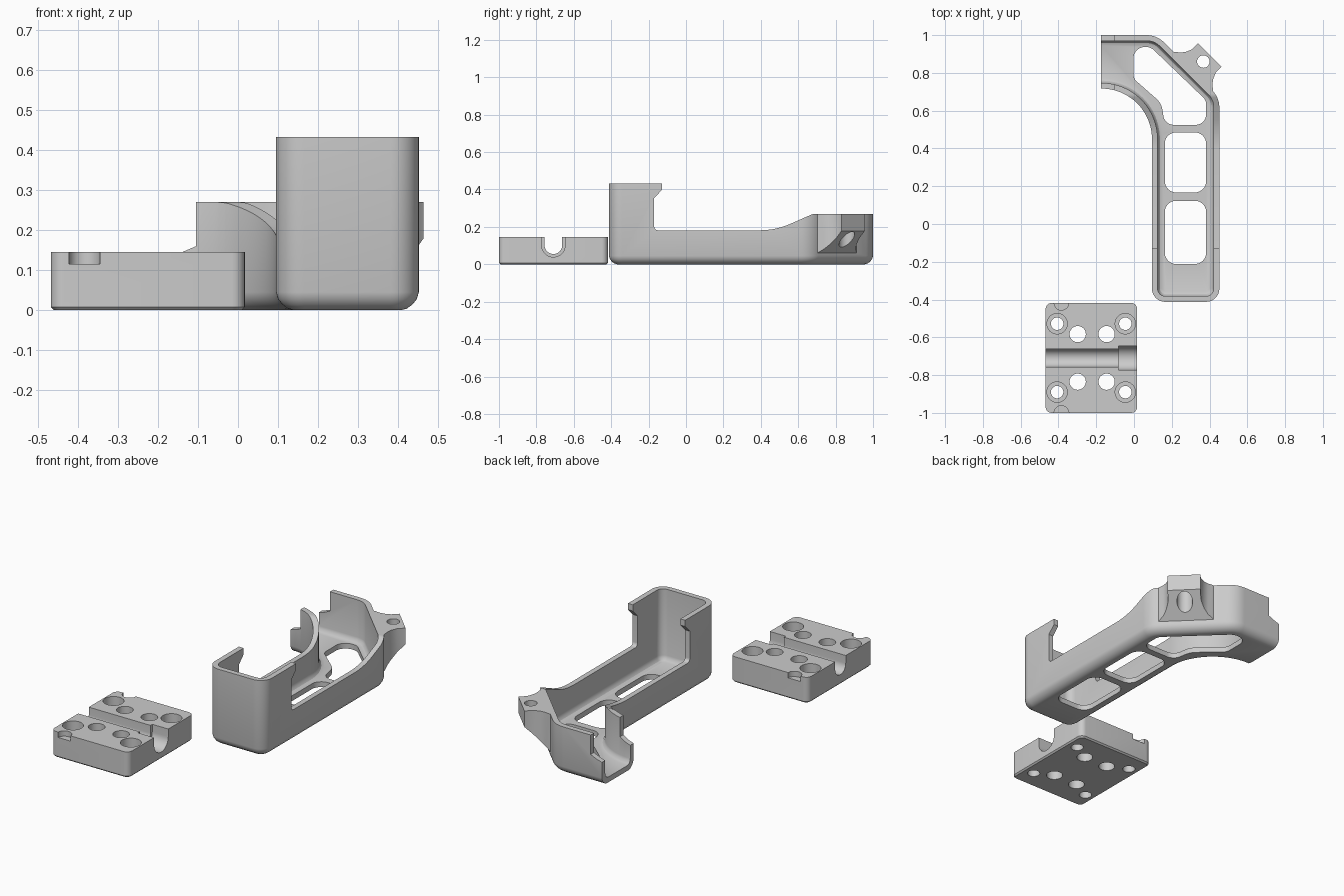
import bpy, bmesh, math
from mathutils import Vector, Matrix

if "Cube" in bpy.data.objects:
    bpy.data.objects.remove(bpy.data.objects["Cube"])

grey = bpy.data.materials.new("plain grey")
grey.diffuse_color = (0.6, 0.6, 0.6, 1)
grey.use_nodes = True
grey.node_tree.nodes["Principled BSDF"].inputs["Base Color"].default_value = grey.diffuse_color


def rounded(corners, seg=10):
    """Closed 2D outline from (x, y, radius) corners."""
    out, n = [], len(corners)
    for i, (x, y, r) in enumerate(corners):
        p = Vector((x, y))
        if r == 0:
            out.append(p)
            continue
        d1 = (Vector(corners[i - 1][:2]) - p).normalized()
        d2 = (Vector(corners[(i + 1) % n][:2]) - p).normalized()
        ang = d1.angle(d2)
        c = p + (d1 + d2).normalized() * r / math.sin(ang / 2)
        t = r / math.tan(ang / 2)
        a, b = p + d1 * t - c, p + d2 * t - c
        sign = 1 if a.x * b.y - a.y * b.x > 0 else -1
        k = seg * 2 if 0.2 < r < 0.29 else seg
        for j in range(k + 1):
            out.append(c + Matrix.Rotation(sign * (math.pi - ang) * j / k, 2) @ a)
    return out


def inset(pts, d):
    """Move a clockwise outline inward by d."""
    out, n = [], len(pts)
    for i, p in enumerate(pts):
        e1 = (p - pts[i - 1]).normalized()
        e2 = (pts[(i + 1) % n] - p).normalized()
        n1, n2 = Vector((e1.y, -e1.x)), Vector((e2.y, -e2.x))
        out.append(p + (n1 + n2) * d / (1 + n1.dot(n2)))
    return out


def loft(name, rings):
    """Solid through matching 3D rings, capped at both ends."""
    bm = bmesh.new()
    vr = [[bm.verts.new(p) for p in ring] for ring in rings]
    n = len(vr[0])
    for a, b in zip(vr, vr[1:]):
        for i in range(n):
            j = (i + 1) % n
            bm.faces.new((a[i], a[j], b[j], b[i]))
    bm.faces.new(vr[0][::-1])
    bm.faces.new(vr[-1])
    bmesh.ops.recalc_face_normals(bm, faces=bm.faces)
    if bm.calc_volume(signed=True) < 0:
        bmesh.ops.reverse_faces(bm, faces=bm.faces)
    me = bpy.data.meshes.new(name)
    bm.to_mesh(me)
    bm.free()
    me.materials.append(grey)
    ob = bpy.data.objects.new(name, me)
    bpy.context.collection.objects.link(ob)
    return ob


def upright(name, pts, levels):
    return loft(name, [[(p.x, p.y, z) for p in inset(pts, d)] for d, z in levels])


def along_x(name, pts, x0, x1):
    return loft(name, [[(x, p[0], p[1]) for p in pts] for x in (x0, x1)])


def peg(x, y, r, z0, z1):
    ring = [(x + r * math.cos(a * math.tau / 32), y + r * math.sin(a * math.tau / 32)) for a in range(32)]
    return loft("peg", [[(u, v, z) for u, v in ring] for z in (z0, z1)])


def volume(me):
    bm = bmesh.new()
    bm.from_mesh(me)
    v = bm.calc_volume()
    bm.free()
    return v


def combine(ob, other, op="DIFFERENCE"):
    """Boolean that tries another solver if the solid collapses."""
    before = ob.data.copy()
    floor = volume(before) * (0.99 if op == "UNION" else 0.12)
    for solver in ("EXACT", "MANIFOLD", "FLOAT"):
        m = ob.modifiers.new("bool", "BOOLEAN")
        m.operation, m.object, m.solver = op, other, solver
        bpy.context.view_layer.objects.active = ob
        bpy.ops.object.modifier_apply(modifier=m.name)
        if volume(ob.data) > floor:
            break
        ob.data = before.copy()
    bpy.data.objects.remove(other)


def finish(ob):
    bpy.ops.object.select_all(action="DESELECT")
    ob.select_set(True)
    bpy.context.view_layer.objects.active = ob
    bpy.ops.object.shade_smooth_by_angle(angle=math.radians(28))


# housing shell: bent outline with a rounded bottom edge
outline = rounded([(-0.4, 1, 0), (0.12, 1, 0.13), (0.452, 0.67, 0.13), (0.452, -0.412, 0.07),
                   (0.095, -0.412, 0.07), (0.095, 0.717, 0.267), (-0.4, 0.717, 0)])
housing = upright("housing", outline, [(0.045, 0), (0.03, 0.004), (0.016, 0.014), (0.005, 0.028),
                                       (0, 0.045), (0, 0.433)])

# lug on the diagonal wall, in wall axes u (along) and v (outward)
U, V = Vector((1, -1)) / math.sqrt(2), Vector((1, 1)) / math.sqrt(2)
base = Vector((0.3138, 0.8063))


def wall_point(u, v, z):
    p = base + U * u + V * v
    return (p.x, p.y, z)


half = [(0.16, -0.012), (0.14, 0.008), (0.12, 0.023), (0.102, 0.047), (0.088, 0.08), (0.088, 0.124)]
lug_outline = [(-u, v) for u, v in half] + half[::-1]
lug = loft("lug", [[wall_point(u, v, z) for u, v in lug_outline] for z in (0.03, 0.32)])
slope = [(-0.03, 0.03), (0.2, 0.253), (0.2, -0.1), (-0.03, -0.1)]
combine(lug, loft("lug_slope", [[wall_point(u, v, z) for v, z in slope] for u in (-0.3, 0.3)]))
combine(housing, lug, "UNION")

# cavity
combine(housing, upright("cavity", outline, [(0.055, 0.03), (0.042, 0.035), (0.034, 0.045),
                                             (0.03, 0.06), (0.03, 0.6)]))

# wall height profile with the hooked tall end
combine(housing, along_x("wall_profile", rounded([
    (-0.128, 0.6, 0), (-0.128, 0.398, 0), (-0.17, 0.355, 0), (-0.17, 0.182, 0.02), (0.48, 0.182, 0.4),
    (0.68, 0.27, 0.05), (1.2, 0.27, 0), (1.2, 0.6, 0)]), -1, 1))

# open end with lowered walls
end = [(-0.175, -0.1), (-0.175, 0.134), (-0.14, 0.145), (-0.105, 0.16), (-0.105, 0.6), (-0.6, 0.6), (-0.6, -0.1)]
combine(housing, loft("end_cut", [[(x, y, z) for x, z in end] for y in (0.3, 1.3)]))

# floor windows
for y0, y1 in ((-0.212, 0.123), (0.167, 0.485)):
    win = rounded([(0.163, y1, 0.06), (0.382, y1, 0.06), (0.382, y0, 0.06), (0.163, y0, 0.06)])
    combine(housing, upright("window", win, [(0, -0.1), (0, 0.1)]))
win = rounded([(-0.003, 0.937, 0.06), (0.088, 0.937, 0.06), (0.382, 0.655, 0.05), (0.382, 0.525, 0.055),
               (0.163, 0.525, 0.055), (0.145, 0.64, 0.1), (-0.003, 0.77, 0.05)])
combine(housing, upright("window", win, [(0, -0.1), (0, 0.1)]))

# lug hole and wider pocket beneath
combine(housing, peg(0.367, 0.86, 0.033, 0.1, 0.5))
combine(housing, peg(0.367, 0.86, 0.042, 0.05, 0.222))
finish(housing)

# clamp block
plate = rounded([(-0.468, -0.418, 0.032), (0.017, -0.418, 0.032), (0.017, -1, 0.032), (-0.468, -1, 0.032)], 6)
block = upright("clamp_block", plate, [(0.008, 0), (0, 0.008), (0, 0.145)])

# round-bottomed channel, wider at one end
for r, x0, x1 in ((0.047, -0.6, 0.1), (0.063, -0.083, 0.1)):
    u_shape = [(-0.709 + r * math.cos(a), 0.102 + r * math.sin(a))
               for a in [math.pi + math.pi * i / 20 for i in range(21)]]
    u_shape += [(-0.709 + r, 0.3), (-0.709 - r, 0.3)]
    combine(block, along_x("channel", u_shape, x0, x1))

# counterbored corner holes, plain holes and edge notches, mirrored about the channel
for s in (-1, 1):
    for x in (-0.407, -0.046):
        combine(block, peg(x, -0.709 + s * 0.181, 0.033, -0.1, 0.3))
        combine(block, peg(x, -0.709 + s * 0.181, 0.054, 0.06, 0.3))
    for x in (-0.298, -0.145):
        combine(block, peg(x, -0.709 + s * 0.126, 0.043, -0.1, 0.3))
    combine(block, peg(-0.384, -0.709 + s * 0.292, 0.039, 0.115, 0.3))
finish(block)
